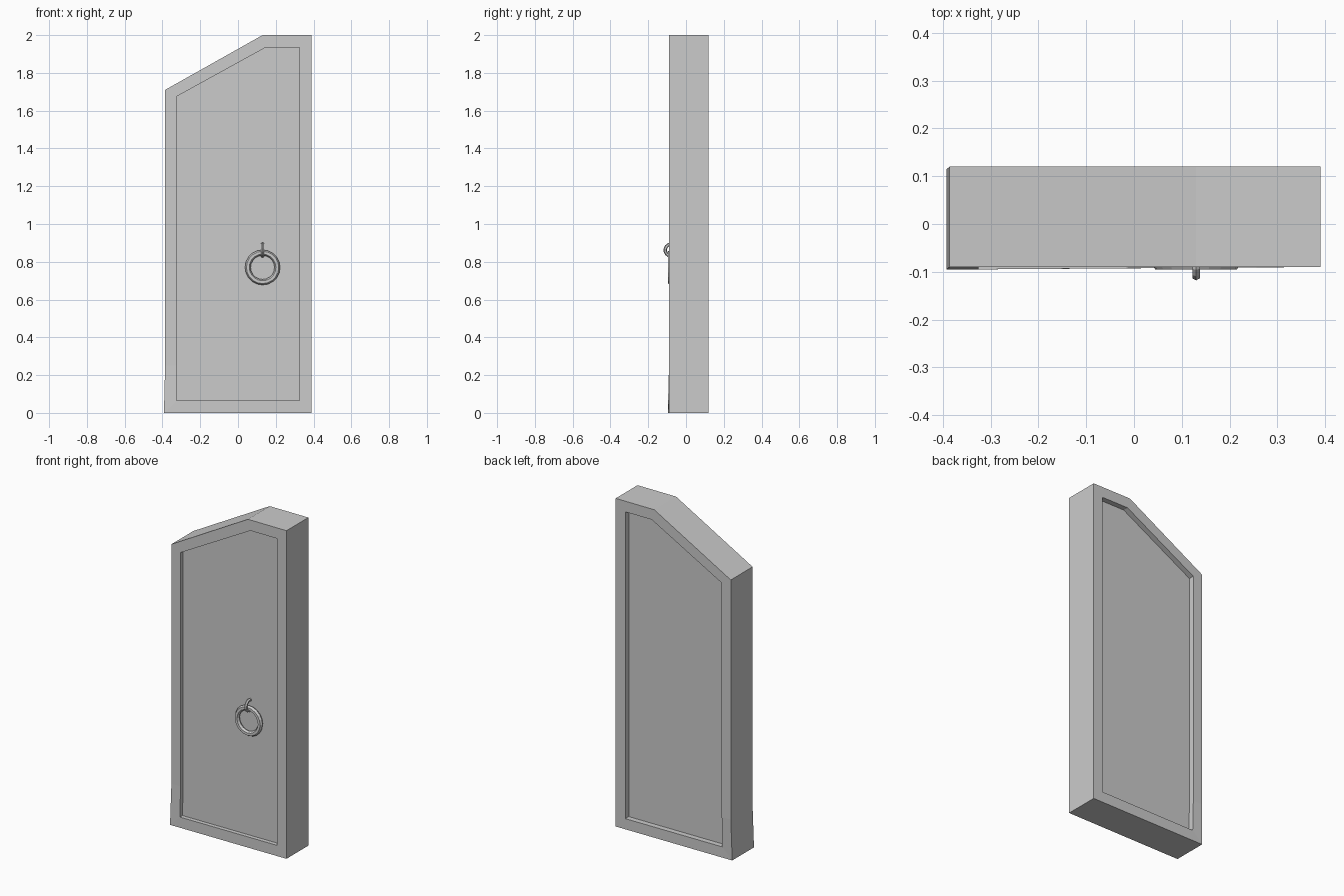
import bpy, bmesh, math

cube = bpy.data.objects.get("Cube")
if cube:
    bpy.data.objects.remove(cube, do_unlink=True)

grey = bpy.data.materials.new("plain grey")
grey.use_nodes = True
colour = (0.6, 0.6, 0.6, 1)
grey.diffuse_color = colour
grey.node_tree.nodes["Principled BSDF"].inputs["Base Color"].default_value = colour

FRONT, BACK = -0.09, 0.12
OUTER = [(-0.386, 0), (0.39, 0), (0.39, 2), (0.13, 2), (-0.386, 1.71), (-0.386, 0.25)]
INNER = [(-0.325, 0.065), (0.325, 0.065), (0.325, 1.935), (0.147, 1.935),
         (-0.325, 1.675), (-0.325, 0.25)]


def add_object(name, bm):
    bmesh.ops.recalc_face_normals(bm, faces=bm.faces)
    mesh = bpy.data.meshes.new(name)
    bm.to_mesh(mesh)
    bm.free()
    mesh.materials.append(grey)
    obj = bpy.data.objects.new(name, mesh)
    bpy.context.collection.objects.link(obj)
    return obj


def bridge(bm, a, b):
    for i in range(len(a)):
        j = (i + 1) % len(a)
        bm.faces.new((a[i], a[j], b[j], b[i]))


# Door slab: rings of the profile run from front panel to back panel
bm = bmesh.new()
layers = [(INNER, FRONT + 0.025), (INNER, FRONT), (OUTER, FRONT),
          (OUTER, BACK), (INNER, BACK), (INNER, BACK - 0.033)]
rings = [[bm.verts.new((x, y, z)) for x, z in pts] for pts, y in layers]
for a, b in zip(rings, rings[1:]):
    bridge(bm, a, b)
bm.faces.new(rings[0])
bm.faces.new(rings[-1])
# Slightly warped lower hinge corner
for v in bm.verts:
    if v.co.x < -0.3 and v.co.z < 0.1:
        v.co.y -= 0.005
        if v.co.x < -0.35:
            v.co.x -= 0.006
add_object("door_slab", bm)


def torus(name, centre, major, minor, sides, tube_sides, rotation):
    bm = bmesh.new()
    loops = []
    for i in range(sides):
        a = math.tau * i / sides
        loop = []
        for k in range(tube_sides):
            t = math.tau * k / tube_sides
            r = major + minor * math.cos(t)
            loop.append(bm.verts.new((r * math.cos(a), r * math.sin(a), minor * math.sin(t))))
        loops.append(loop)
    for i in range(sides):
        bridge(bm, loops[i], loops[(i + 1) % sides])
    obj = add_object(name, bm)
    obj.location = centre
    obj.rotation_euler = rotation
    return obj


# Pull ring and the staple it hangs from
torus("pull_ring", (0.13, -0.082, 0.77), 0.078, 0.015, 20, 6, (math.pi / 2, 0, 0))
torus("ring_staple", (0.13, -0.078, 0.862), 0.032, 0.009, 14, 6, (0, math.pi / 2, 0))
